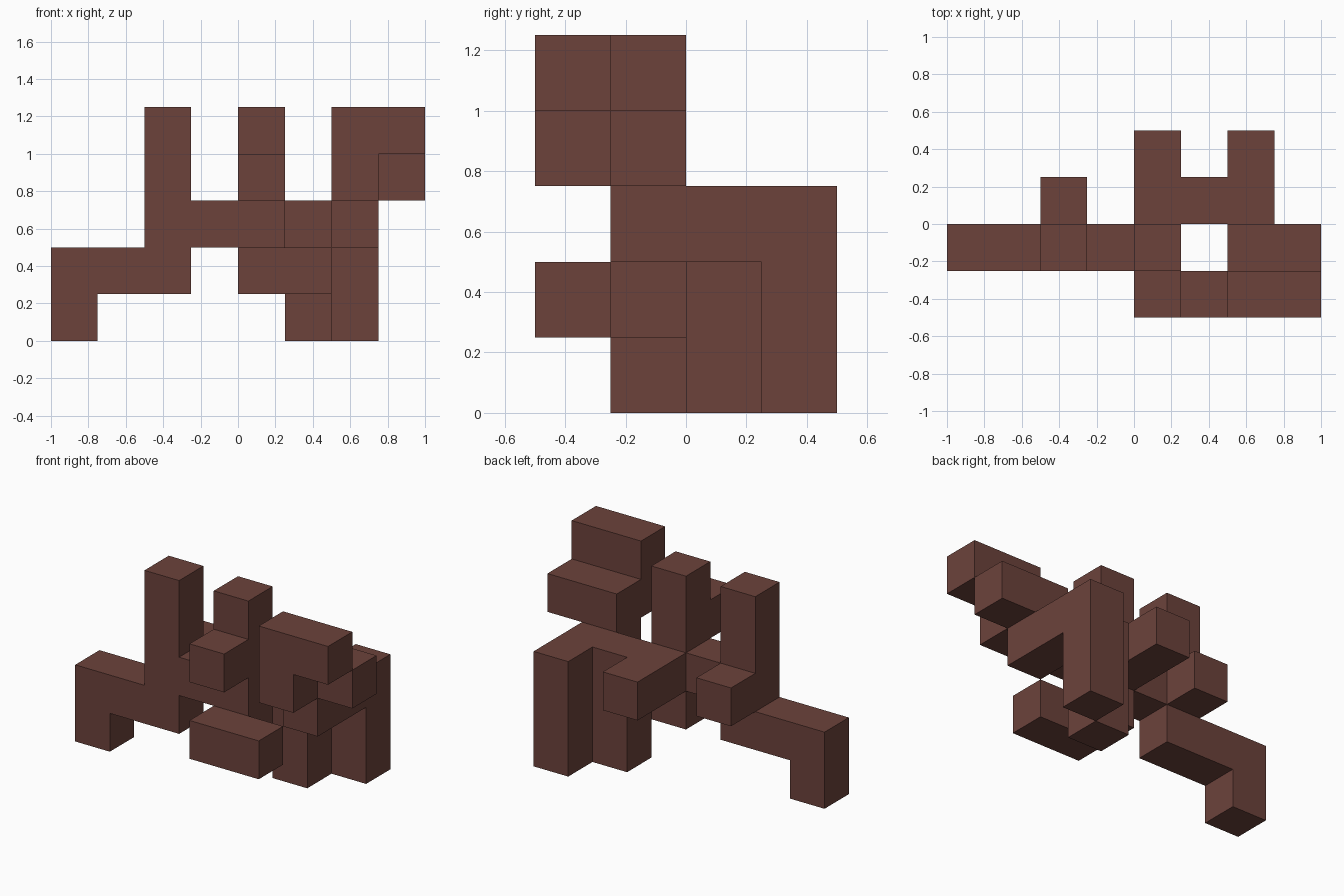
import bpy, bmesh
from mathutils import Vector

if "Cube" in bpy.data.objects:
    bpy.data.objects.remove(bpy.data.objects["Cube"])

CELL = 0.25
ORIGIN = Vector((-1.0, -0.5, 0.0))

brown = bpy.data.materials.new("dark reddish brown")
brown.diffuse_color = (0.150, 0.055, 0.044, 1)
brown.use_nodes = True
brown.node_tree.nodes["Principled BSDF"].inputs["Base Color"].default_value = brown.diffuse_color

# Each part is a list of blocks: first cell and last cell (x, y, z)
PARTS = {
    "left_foot_arm": [((0, 1, 0), (0, 1, 0)), ((0, 1, 1), (2, 1, 1))],
    "left_tower": [((2, 1, 2), (2, 1, 4)), ((2, 2, 2), (2, 2, 2))],
    "middle_bridge": [((3, 1, 2), (4, 1, 2))],
    "middle_tower": [((4, 1, 3), (4, 1, 4)), ((4, 0, 3), (4, 0, 3))],
    "low_front_ledge": [((4, 1, 1), (4, 1, 1)), ((4, 0, 1), (5, 0, 1))],
    "rear_deck": [((4, 2, 2), (6, 2, 2)), ((4, 3, 2), (4, 3, 2)),
                  ((6, 1, 2), (6, 1, 2))],
    "inner_leg": [((5, 2, 0), (5, 2, 1))],
    "rear_leg": [((6, 3, 0), (6, 3, 2))],
    "upper_right_head": [((6, 1, 3), (7, 1, 3)), ((6, 0, 3), (6, 0, 3)),
                         ((6, 0, 4), (7, 0, 4))],
}


def cells(blocks):
    return {(x, y, z) for a, b in blocks
            for x in range(a[0], b[0] + 1)
            for y in range(a[1], b[1] + 1)
            for z in range(a[2], b[2] + 1)}


filled = set().union(*(cells(b) for b in PARTS.values()))


def build(name, blocks):
    """Outer skin of the part; faces pressed against other cells are left out."""
    bm = bmesh.new()
    for c in sorted(cells(blocks)):
        for axis in range(3):
            for side in (0, 1):
                near = list(c)
                near[axis] += 2 * side - 1
                if tuple(near) in filled:
                    continue
                u, v = (axis + 1) % 3, (axis + 2) % 3
                corners = []
                for du, dv in ((0, 0), (1, 0), (1, 1), (0, 1)):
                    p = Vector(c)
                    p[axis] += side
                    p[u] += du
                    p[v] += dv
                    corners.append(bm.verts.new(ORIGIN + p * CELL))
                bm.faces.new(corners if side else corners[::-1])
    bmesh.ops.remove_doubles(bm, verts=bm.verts[:], dist=0.001)
    # Merge flat neighbours into clean large faces
    bmesh.ops.dissolve_limit(bm, angle_limit=0.01, verts=bm.verts[:], edges=bm.edges[:])
    mesh = bpy.data.meshes.new(name)
    bm.to_mesh(mesh)
    bm.free()
    mesh.materials.append(brown)
    bpy.context.collection.objects.link(bpy.data.objects.new(name, mesh))


for part, part_blocks in PARTS.items():
    build(part, part_blocks)
